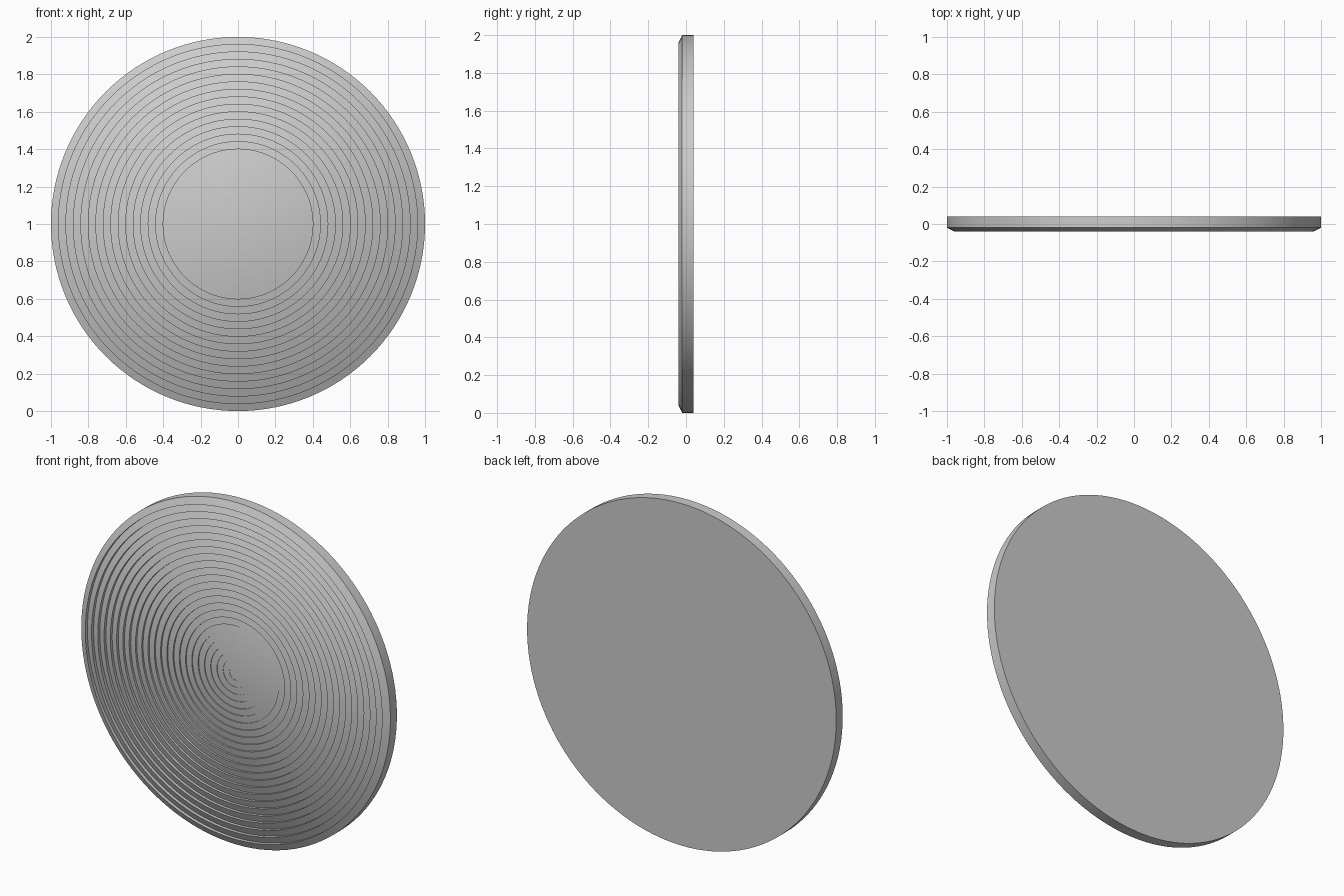
import bpy
import bmesh
import math
from mathutils import Vector

cube = bpy.data.objects.get("Cube")
if cube:
    bpy.data.objects.remove(cube, do_unlink=True)

RADIUS = 1.0
RINGS = 25
PITCH = RADIUS / RINGS
BACK_Y = 0.04
BASE_Y = -0.02
MAX_DEPTH = 0.02
SEGMENTS = 128


def lens_profile():
    """Half section (radius, y): stepped prisms that steepen towards the rim."""
    points = []
    for i in range(RINGS):
        peak = BASE_Y - MAX_DEPTH * (i + 1) / RINGS
        points.append((i * PITCH, peak))
        points.append(((i + 1) * PITCH, BASE_Y))
    # Cylindrical rim and flat back
    points += [(RADIUS, BACK_Y), (0, BACK_Y)]
    return points


def lathe(name, profile, height):
    """Revolve a profile around the y axis."""
    bm = bmesh.new()
    verts = [bm.verts.new((r, y, 0)) for r, y in profile]
    edges = [bm.edges.new(pair) for pair in zip(verts, verts[1:])]
    bmesh.ops.spin(bm, geom=verts + edges, cent=(0, 0, 0), axis=(0, 1, 0),
                   angle=math.tau, steps=SEGMENTS, use_duplicate=False)
    bmesh.ops.remove_doubles(bm, verts=bm.verts[:], dist=0.00001)
    bmesh.ops.recalc_face_normals(bm, faces=bm.faces[:])
    bmesh.ops.translate(bm, verts=bm.verts[:], vec=Vector((0, 0, height)))
    mesh = bpy.data.meshes.new(name)
    bm.to_mesh(mesh)
    bm.free()
    obj = bpy.data.objects.new(name, mesh)
    bpy.context.collection.objects.link(obj)
    return obj


# Ridged lens disc standing upright, grooves facing the front
lens = lathe("stepped_lens", lens_profile(), RADIUS)
bpy.ops.object.select_all(action='DESELECT')
lens.select_set(True)
bpy.context.view_layer.objects.active = lens
bpy.ops.object.shade_smooth_by_angle(angle=math.radians(30))
